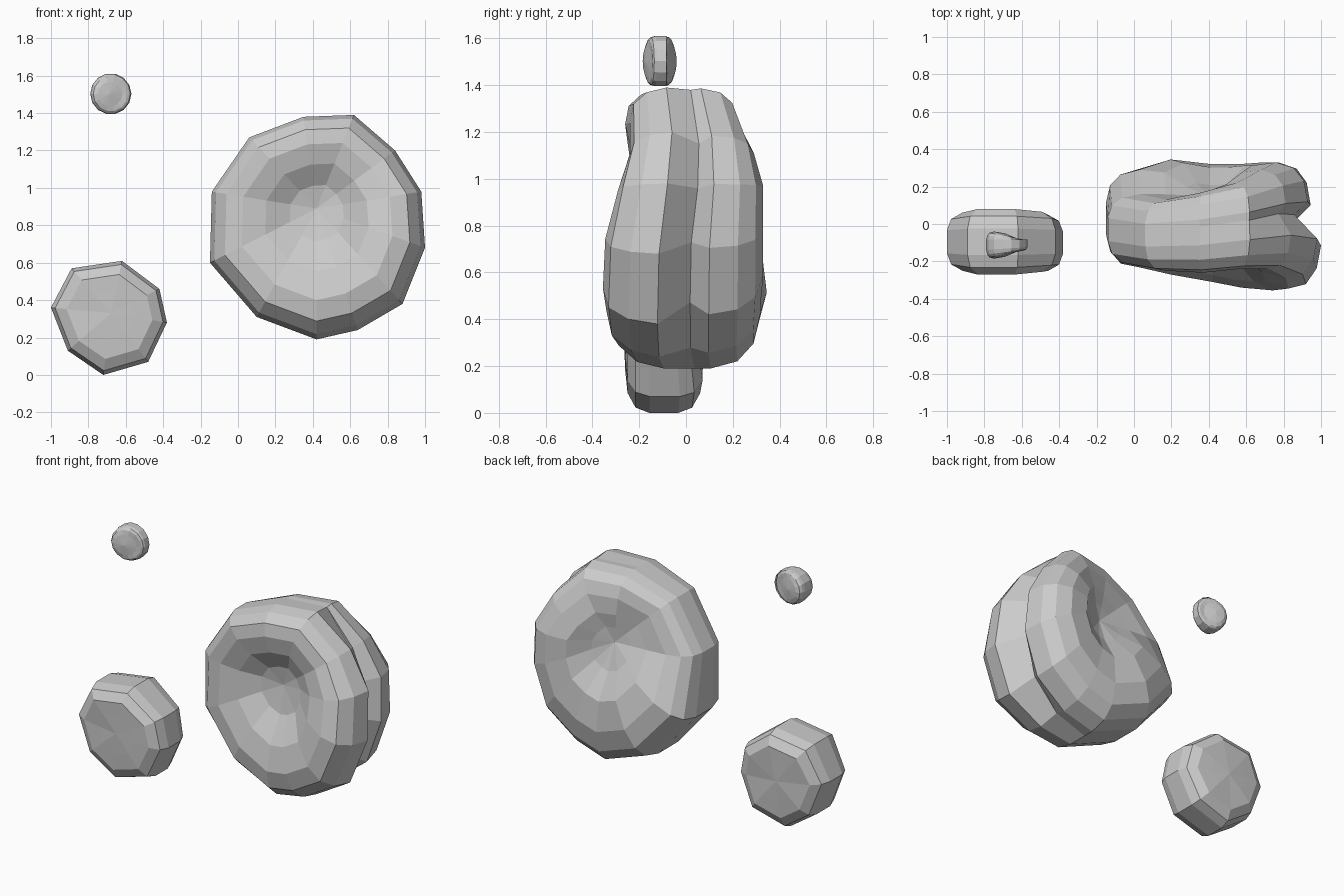
import bpy, bmesh
from math import sin, cos, pi

if "Cube" in bpy.data.objects:
    bpy.data.objects.remove(bpy.data.objects["Cube"])

# Half profile from rim to middle: (distance from pole, share of full bulge, share of pole depth)
DEEP = [(1.0, .32, 0), (.96, .68, 0), (.86, .93, 0), (.70, 1.0, 0), (.48, 0, .22), (.25, 0, .8)]
DEEP_BACK = [(1.0, .32, 0), (.96, .68, 0), (.86, .9, 0), (.68, 1.0, 0), (.43, 0, .1), (.22, 0, .65)]
SHALLOW = [(1.0, .4, 0), (.93, .78, 0), (.74, 1.0, 0), (.42, 0, .5)]
ROUND = [(1.0, .35, 0), (.95, .7, 0), (.84, .9, 0), (.6, 1.0, 0), (.3, 0, .5)]


def pebble(name, rim, front_pole, back_pole, front_prof, back_prof):
    """Rim entries: x, z, front y, back y, groove depth. Poles: x, y, z."""
    bm = bmesh.new()
    n = len(rim)

    def ring(prof, pole, side):
        t, f, d = prof
        out = []
        for x, z, yf, yb, g in rim:
            mid, full = (yf + yb) / 2, (yf, yb)[side]
            y = full * (1 - d) + pole[1] * d if d else mid + (full - mid) * f
            s = t * (1 - .4 * g * side)      # back half is smaller along the groove
            out.append(bm.verts.new((pole[0] + (x - pole[0]) * s, y,
                                     pole[2] + (z - pole[2]) * s)))
        return out

    rings = [ring(p, front_pole, 0) for p in reversed(front_prof)]
    # rim centre, pushed inwards where a groove runs round the edge
    cx, cz = front_pole[0], front_pole[2]
    rings.append([bm.verts.new((x + (cx - x) * g, (yf + yb) / 2 + .03, z + (cz - z) * g))
                  for x, z, yf, yb, g in rim])
    rings += [ring(p, back_pole, 1) for p in back_prof]
    for a, b in zip(rings, rings[1:]):
        for i in range(n):
            j = (i + 1) % n
            bm.faces.new((a[i], a[j], b[j], b[i]))
    for r, pole in ((rings[0], front_pole), (rings[-1], back_pole)):
        v = bm.verts.new(pole)
        for i in range(n):
            bm.faces.new((r[i], r[(i + 1) % n], v))
    bmesh.ops.recalc_face_normals(bm, faces=bm.faces[:])
    me = bpy.data.meshes.new(name)
    bm.to_mesh(me)
    bm.free()
    ob = bpy.data.objects.new(name, me)
    bpy.context.collection.objects.link(ob)
    return ob


# Large dented rock with a groove along its right edge
pebble("large_rock", [
    (.42, .19, -.31, .32, 0), (.64, .24, -.34, .32, .06), (.88, .38, -.355, .33, .18),
    (1.0, .68, -.345, .33, .23), (.98, .98, -.29, .33, .22), (.84, 1.20, -.24, .29, .16),
    (.62, 1.39, -.24, .22, .02), (.35, 1.38, -.26, .17, 0), (.06, 1.27, -.25, .13, 0),
    (-.14, .98, -.22, .16, 0), (-.15, .60, -.23, .29, 0), (.10, .31, -.27, .345, 0)],
    (.42, -.14, .89), (.40, .15, .95), DEEP, DEEP_BACK)

# Medium rock with eight sides
pebble("medium_rock", [
    (-.72, .0, -.25, .06, 0), (-.48, .07, -.25, .07, 0), (-.38, .28, -.25, .05, 0),
    (-.42, .46, -.255, .065, 0), (-.62, .61, -.27, .08, 0), (-.89, .57, -.27, .08, 0),
    (-1.0, .36, -.25, .06, 0), (-.91, .13, -.26, .07, 0)],
    (-.68, -.265, .33), (-.69, .075, .32), SHALLOW, SHALLOW)

# Small rounded rock, thinner towards its right side
pebble("small_rock", [
    (-.68 + .11 * cos(a), 1.503 + .11 * sin(a),
     -.165 + .02 * cos(a), -.06 - .02 * cos(a), 0)
    for a in (2 * pi * k / 14 for k in range(14))],
    (-.69, -.175, 1.5), (-.69, -.05, 1.5), ROUND, ROUND)
